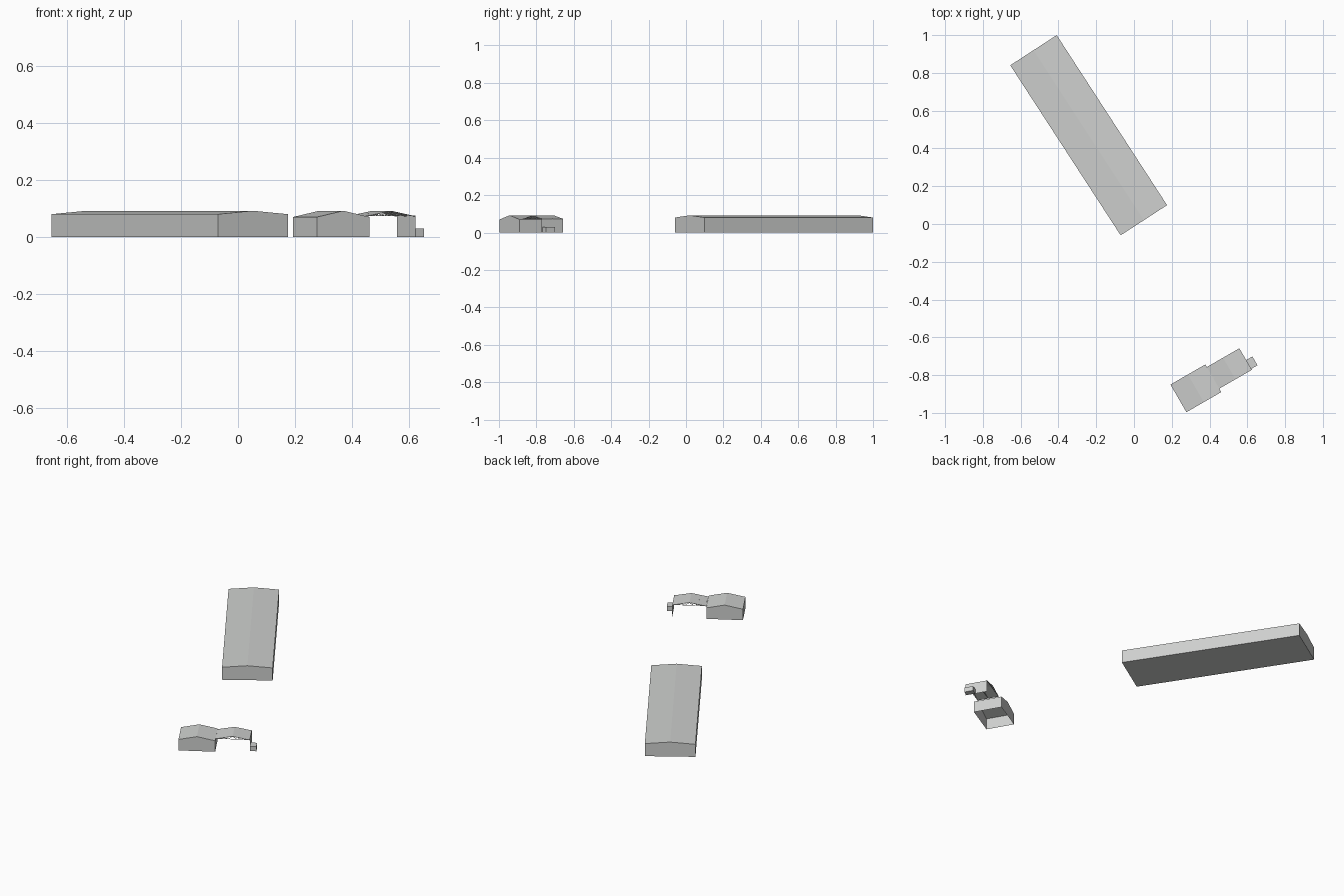
import bpy, math
from mathutils import Vector

if "Cube" in bpy.data.objects:
    bpy.data.objects.remove(bpy.data.objects["Cube"])

grey = bpy.data.materials.new("plain grey")
grey.diffuse_color = (0.62, 0.63, 0.62, 1)
grey.use_nodes = True
grey.node_tree.nodes["Principled BSDF"].inputs["Base Color"].default_value = grey.diffuse_color

HALL = ((-0.24, 0.47, 0), math.radians(33))
STATION = ((0.193, -0.85, 0), math.radians(30))


def add(name, verts, faces, frame):
    me = bpy.data.meshes.new(name)
    me.from_pydata(verts, [], faces)
    me.materials.append(grey)
    ob = bpy.data.objects.new(name, me)
    ob.location = frame[0]
    ob.rotation_euler.z = frame[1]
    bpy.context.collection.objects.link(ob)
    return ob


def gabled(name, x0, x1, y0, y1, eave, ridge, frame, floor):
    """Walls and pitched roof, ridge running along local y."""
    xm = (x0 + x1) / 2
    prof = [(x0, 0), (x1, 0), (x1, eave), (xm, ridge), (x0, eave)]
    v = [(x, y, z) for y in (y0, y1) for x, z in prof]
    f = [(0, 1, 2, 3, 4), (9, 8, 7, 6, 5)]
    for i in range(0 if floor else 1, 5):
        j = (i + 1) % 5
        f.append((j, i, i + 5, j + 5))
    return add(name, v, f, frame)


def box(name, x0, x1, y0, y1, z0, z1, frame):
    v = [(x, y, z) for z in (z0, z1) for x, y in ((x0, y0), (x1, y0), (x1, y1), (x0, y1))]
    f = [(3, 2, 1, 0), (4, 5, 6, 7), (0, 1, 5, 4), (1, 2, 6, 5), (2, 3, 7, 6), (3, 0, 4, 7)]
    return add(name, v, f, frame)


# long hall
gabled("long_hall", -0.1465, 0.1465, -0.5365, 0.5365, 0.08, 0.092, HALL, True)

# small house, open underneath
gabled("small_house", 0, 0.213, -0.169, 0, 0.07, 0.092, STATION, False)

# canopy roof sheet
X0, X1, Y0, Y1 = 0.213, 0.412, -0.148, -0.016
XM, EAVE, RIDGE = (X0 + X1) / 2, 0.073, 0.092
add("canopy_roof",
    [(x, y, z) for x, z in ((X0, EAVE), (XM, RIDGE), (X1, EAVE)) for y in (Y0, Y1)],
    [(0, 2, 3, 1), (2, 4, 5, 3)], STATION)

# canopy end wall
add("canopy_end_wall",
    [(X1, Y0, 0), (X1, Y1, 0), (X1, Y1, EAVE), (X1, Y0, EAVE)],
    [(0, 1, 2, 3)], STATION)


# roof trusses: chords and zigzag webs made of thin flat bars
def truss(name, y):
    def top(x):
        return RIDGE - 0.001 - (RIDGE - EAVE) * abs(x - XM) / (XM - X0)
    low = EAVE + 0.001
    pts = [X0 + (X1 - X0) * i / 8 for i in range(9)]
    segs = [((X0, low), (X1, low)), ((X0, top(X0)), (XM, top(XM))), ((XM, top(XM)), (X1, top(X1)))]
    for i in range(1, 7):
        a, b = pts[i], pts[i + 1]
        segs.append(((a, low), (b, top(b))) if i % 2 else ((a, top(a)), (b, low)))
    verts, faces = [], []
    for p, q in segs:
        p, q = Vector(p), Vector(q)
        d = (q - p).normalized()
        n = Vector((-d.y, d.x)) * 0.001
        k = len(verts)
        for yy in (y - 0.001, y + 0.001):
            verts += [(c.x, yy, c.y) for c in (p - n, q - n, q + n, p + n)]
        faces += [tuple(k + i for i in f) for f in
                  ((0, 1, 2, 3), (7, 6, 5, 4), (1, 0, 4, 5), (2, 1, 5, 6), (3, 2, 6, 7), (0, 3, 7, 4))]
    add(name, verts, faces, STATION)


for i, y in enumerate((Y0 + 0.002, (Y0 + Y1) / 2, Y1 - 0.002)):
    truss("roof_truss_%d" % (i + 1), y)

# little utility box against the end wall
box("utility_box", X1, 0.45, -0.142, -0.088, 0, 0.029, STATION)
